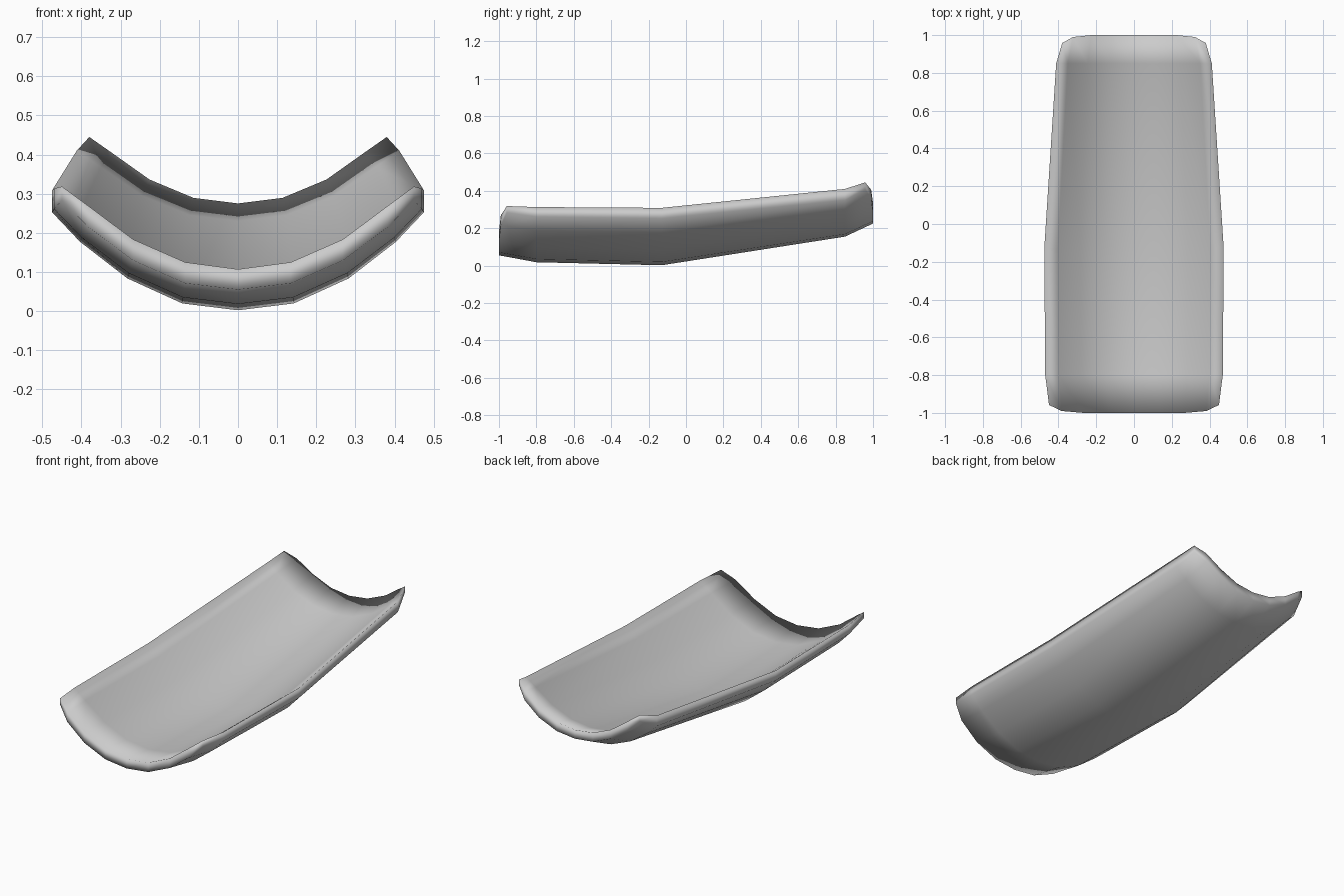
import bpy, bmesh

if "Cube" in bpy.data.objects:
    bpy.data.objects.remove(bpy.data.objects["Cube"])

# Rows along the length: y, half width, underside centre z, upper centre z, side-rise factor
ROWS = [(-1.00, 0.450, 0.055, 0.107, 0.94),
        (-0.80, 0.470, 0.018, 0.088, 1.00),
        (-0.13, 0.475, 0.002, 0.077, 1.03),
        (0.85, 0.412, 0.155, 0.230, 0.80),
        (1.00, 0.380, 0.225, 0.275, 0.755)]
# Cross-section: width fraction, underside rise, upper rise, corner setback at the ends
SECTION = [(0.0, 0.0, 0.0, 0.0),
           (0.30, 0.017, 0.019, 0.0),
           (0.595, 0.079, 0.081, 0.0),
           (0.85, 0.170, 0.172, 0.010),
           (1.0, 0.243, 0.225, 0.042)]
COLUMNS = [(-f, lo, hi, cut) for f, lo, hi, cut in SECTION[:0:-1]] + SECTION


def section_ring(bm, index):
    """Closed ring: underside left to right, then upper side right to left."""
    y, half, low, high, rise = ROWS[index]
    end = -1 if index == 0 else 1 if index == len(ROWS) - 1 else 0
    under = [bm.verts.new((f * half, y - end * cut, low + lo * rise))
             for f, lo, hi, cut in COLUMNS]
    upper = [bm.verts.new((f * half, y - end * cut, high + hi * rise))
             for f, lo, hi, cut in COLUMNS]
    return under, upper


bm = bmesh.new()
rings = [section_ring(bm, i) for i in range(len(ROWS))]

# Shell surfaces between neighbouring rows
for (u0, t0), (u1, t1) in zip(rings, rings[1:]):
    a, b = u0 + t0[::-1], u1 + t1[::-1]
    for i in range(len(a)):
        j = (i + 1) % len(a)
        bm.faces.new((a[i], a[j], b[j], b[i]))

# End faces across the thickness
for under, upper in (rings[0], rings[-1]):
    for i in range(len(under) - 1):
        bm.faces.new((under[i], under[i + 1], upper[i + 1], upper[i]))

bmesh.ops.recalc_face_normals(bm, faces=bm.faces[:])
for face in bm.faces:
    face.smooth = True

mesh = bpy.data.meshes.new("curved_plate")
bm.to_mesh(mesh)
bm.free()
plate = bpy.data.objects.new("curved_plate", mesh)
bpy.context.collection.objects.link(plate)
